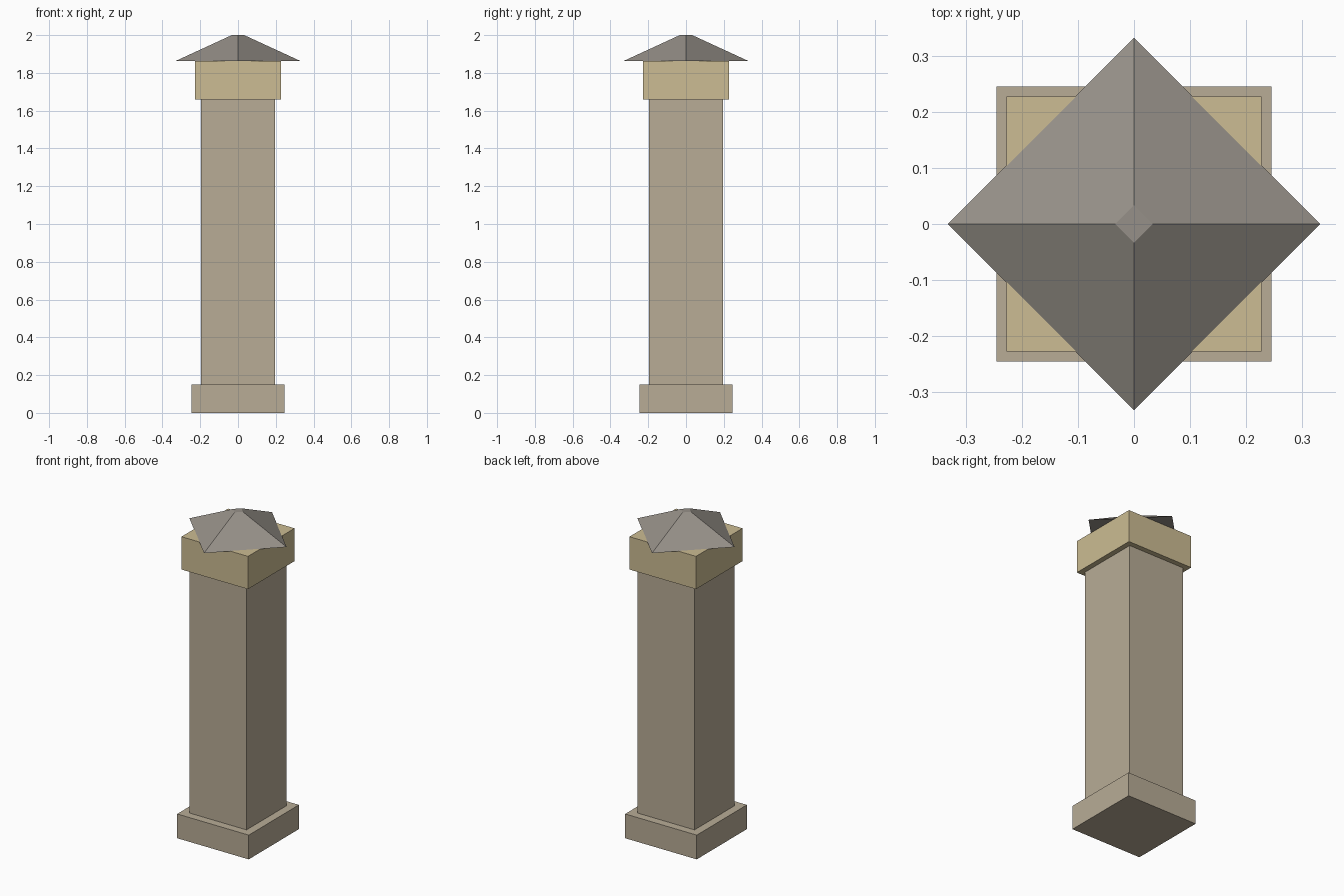
import bpy
import math

if "Cube" in bpy.data.objects:
    bpy.data.objects.remove(bpy.data.objects["Cube"])


def material(name, rgb):
    # sRGB 0-255 to linear
    lin = [((c / 255 + 0.055) / 1.055) ** 2.4 for c in rgb]
    m = bpy.data.materials.new(name)
    m.diffuse_color = (*lin, 1)
    m.use_nodes = True
    m.node_tree.nodes["Principled BSDF"].inputs["Base Color"].default_value = m.diffuse_color
    return m


stone = material("tan stone", (184, 172, 150))
sand = material("pale sandstone", (204, 188, 147))
slate = material("grey slate", (150, 144, 136))


def block(name, half, z0, z1, mat):
    bpy.ops.mesh.primitive_cube_add(size=1, location=(0, 0, (z0 + z1) / 2))
    o = bpy.context.object
    o.name = name
    o.scale = (half * 2, half * 2, z1 - z0)
    bpy.ops.object.transform_apply(location=False, rotation=False, scale=True)
    o.data.materials.append(mat)


# Square pillar: plinth, shaft, capital
block("plinth", 0.245, 0, 0.15, stone)
block("shaft", 0.195, 0.15, 1.66, stone)
block("capital", 0.2275, 1.66, 1.863, sand)

# Truncated pyramid roof turned so its corners lie on the axes
bpy.ops.mesh.primitive_cone_add(vertices=4, radius1=0.3325, radius2=0.033,
                                depth=0.138, location=(0, 0, 1.931))
roof = bpy.context.object
roof.name = "roof_cap"
roof.data.materials.append(slate)
